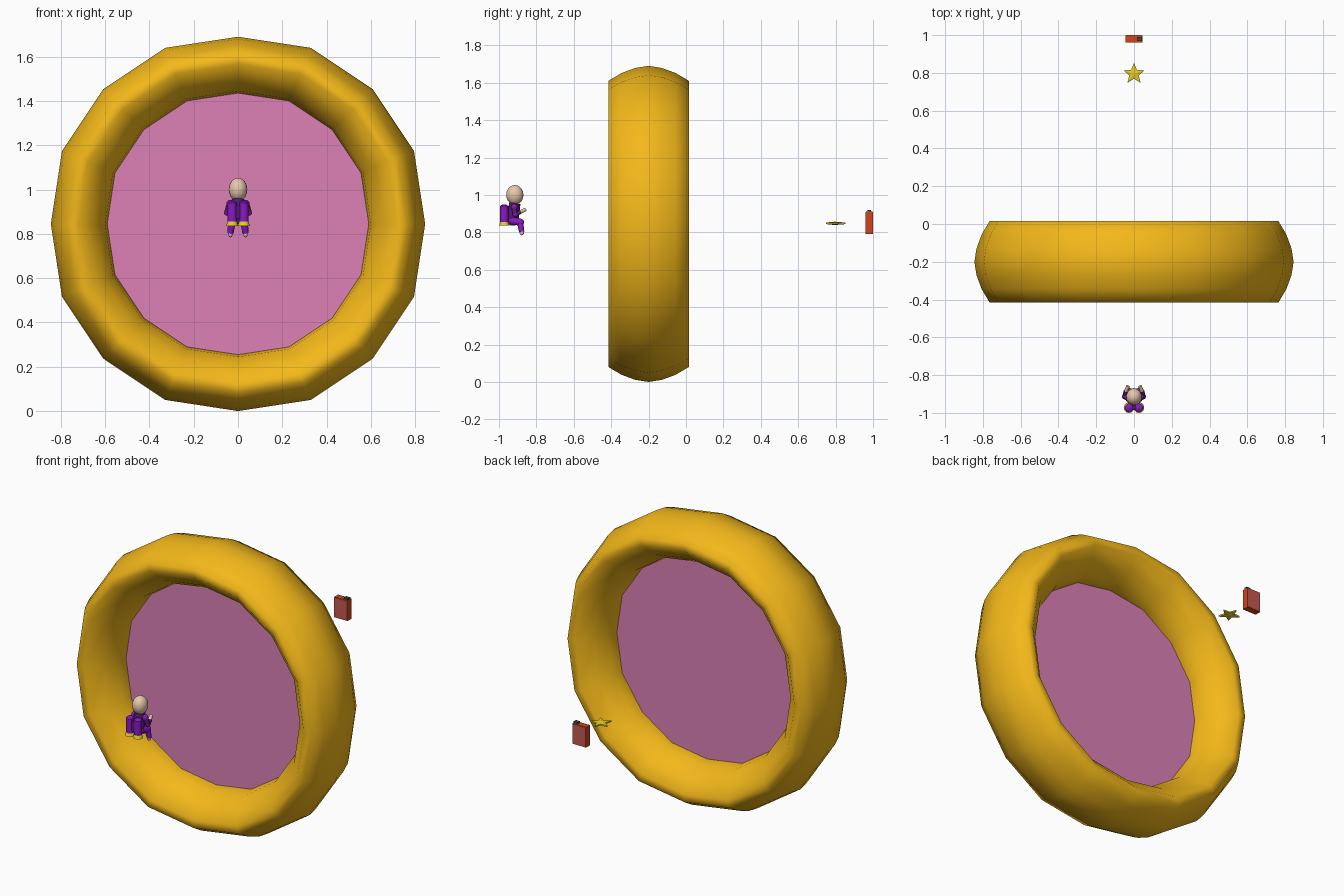
import bpy, bmesh, math
from mathutils import Vector

if "Cube" in bpy.data.objects:
    bpy.data.objects.remove(bpy.data.objects["Cube"])


def mat(name, rgb):
    m = bpy.data.materials.new(name)
    m.diffuse_color = (*rgb, 1)
    m.use_nodes = True
    m.node_tree.nodes["Principled BSDF"].inputs["Base Color"].default_value = m.diffuse_color
    return m


GOLD = mat("gold", (0.90, 0.48, 0.01))
PINK = mat("pink", (0.72, 0.22, 0.47))
PURPLE = mat("purple", (0.25, 0.01, 0.55))
DARK = mat("dark_purple", (0.09, 0.01, 0.16))
SKIN = mat("skin", (0.80, 0.58, 0.42))
YELLOW = mat("yellow", (0.80, 0.60, 0.02))
RED = mat("red", (0.65, 0.06, 0.01))
PALE = mat("pale_red", (0.55, 0.10, 0.08))
GREY = mat("dark_grey", (0.06, 0.06, 0.06))


def finish(name, bm, material, smooth=None):
    bmesh.ops.recalc_face_normals(bm, faces=bm.faces)
    me = bpy.data.meshes.new(name)
    bm.to_mesh(me)
    bm.free()
    ob = bpy.data.objects.new(name, me)
    bpy.context.collection.objects.link(ob)
    me.materials.append(material)
    if smooth:
        bpy.ops.object.select_all(action='DESELECT')
        ob.select_set(True)
        bpy.context.view_layer.objects.active = ob
        bpy.ops.object.shade_smooth_by_angle(angle=math.radians(smooth))
    return ob


def box(name, lo, hi, material):
    bm = bmesh.new()
    bmesh.ops.create_cube(bm, size=1)
    lo, hi = Vector(lo), Vector(hi)
    bmesh.ops.scale(bm, vec=hi - lo, verts=bm.verts)
    bmesh.ops.translate(bm, vec=(lo + hi) / 2, verts=bm.verts)
    return finish(name, bm, material)


def ball(name, centre, radii, material):
    bm = bmesh.new()
    bmesh.ops.create_uvsphere(bm, u_segments=16, v_segments=10, radius=1)
    bmesh.ops.scale(bm, vec=radii, verts=bm.verts)
    bmesh.ops.translate(bm, vec=centre, verts=bm.verts)
    return finish(name, bm, material, 60)


def limb(name, a, b, ra, rb, material):
    """Tapered round bar from a to b."""
    a, b = Vector(a), Vector(b)
    bm = bmesh.new()
    bmesh.ops.create_cone(bm, cap_ends=True, segments=12, radius1=ra,
                          radius2=rb, depth=(b - a).length)
    rot = (b - a).to_track_quat('Z', 'Y').to_matrix()
    bmesh.ops.rotate(bm, matrix=rot, verts=bm.verts)
    bmesh.ops.translate(bm, vec=(a + b) / 2, verts=bm.verts)
    return finish(name, bm, material, 50)


# Ring: cross-section swept round 16 sides, slightly flattened at the quarters
CY, CZ, N = -0.20, 0.845, 16


def on_ring(i, r, y):
    a = 2 * math.pi * i / N
    k = r if i % 4 == 0 else r * 1.018
    return (k * math.sin(a), CY + y, CZ + k * math.cos(a))


half = [(.215, .72), (.215, .765), (.144, .807), (.07, .834)]
inner = [(.07, .60), (.144, .645)]
section = (half + [(0, .845)] + [(-y, r) for y, r in reversed(half)]
           + [(-y, r) for y, r in reversed(inner)] + [(0, .59)] + inner)
bm = bmesh.new()
loops = [[bm.verts.new(on_ring(i, r, y)) for y, r in section] for i in range(N)]
M = len(section)
for i in range(N):
    p, q = loops[i], loops[(i + 1) % N]
    for j in range(M):
        k = (j + 1) % M
        bm.faces.new((p[j], p[k], q[k], q[j]))
finish("ring", bm, GOLD, 60)

# Thin disc filling the hole
bm = bmesh.new()
caps = [[bm.verts.new(on_ring(i, .592, y)) for i in range(N)] for y in (-.003, .003)]
for c in caps:
    bm.faces.new(c)
for i in range(N):
    k = (i + 1) % N
    bm.faces.new((caps[0][i], caps[0][k], caps[1][k], caps[1][i]))
finish("portal_disc", bm, PINK)

# Seated flying figure facing +y
ball("head", (0, -.915, 1.0), (.042, .046, .053), SKIN)
limb("torso", (0, -.93, .86), (0, -.915, .955), .034, .030, DARK)
ball("hips", (0, -.925, .86), (.042, .032, .025), PURPLE)
for side, s in (("left", -1), ("right", 1)):
    # Arms
    ball(side + "_shoulder", (s * .036, -.918, .935), (.017, .017, .018), PURPLE)
    limb(side + "_upper_arm", (s * .036, -.918, .94), (s * .05, -.915, .895), .014, .013, DARK)
    ball(side + "_elbow", (s * .05, -.913, .895), (.013, .014, .013), PURPLE)
    limb(side + "_forearm", (s * .05, -.913, .893), (s * .044, -.885, .91), .012, .011, DARK)
    limb(side + "_hand", (s * .046, -.893, .905), (s * .031, -.858, .922), .010, .010, SKIN)
    # Legs
    limb(side + "_thigh", (s * .022, -.935, .862), (s * .028, -.885, .855), .021, .019, PURPLE)
    ball(side + "_knee", (s * .028, -.885, .853), (.019, .019, .019), PURPLE)
    limb(side + "_shin", (s * .028, -.887, .853), (s * .034, -.878, .803), .017, .014, PURPLE)
    ball(side + "_foot", (s * .034, -.878, .798), (.010, .012, .014), SKIN)
    # Back pack tanks with nozzles
    limb(side + "_tank", (s * .026, -.972, .855), (s * .026, -.972, .94), .022, .022, PURPLE)
    limb(side + "_tank_cap", (s * .026, -.972, .94), (s * .026, -.972, .948), .022, .012, PURPLE)
    limb(side + "_nozzle", (s * .026, -.972, .836), (s * .026, -.972, .858), .028, .020, YELLOW)
box("pack_bridge", (-.012, -.985, .87), (.012, -.94, .93), DARK)

# Five-pointed star lying flat, ridged on both faces
bm = bmesh.new()
rim = []
for i in range(10):
    a = math.pi / 2 + i * math.pi / 5
    r = .026 if i % 2 else .059
    rim.append((r * math.cos(a), .795 + r * math.sin(a)))
lo, hi = [[bm.verts.new((x, y, .848 + d)) for x, y in rim] for d in (-.004, .004)]
tip_lo, tip_hi = [bm.verts.new((0, .795, .848 + d)) for d in (-.009, .009)]
for i in range(10):
    k = (i + 1) % 10
    bm.faces.new((lo[i], lo[k], hi[k], hi[i]))
    bm.faces.new((hi[i], hi[k], tip_hi))
    bm.faces.new((lo[i], lo[k], tip_lo))
finish("star", bm, YELLOW)

# Red box with paler faces and a small dark button
box("red_box", (-.044, .962, .79), (.044, .998, .91), RED)
box("front_panel", (-.043, .960, .792), (.043, .963, .908), PALE)
box("back_panel", (-.043, .997, .792), (.043, 1.0, .908), PALE)
box("button", (.015, .970, .908), (.042, .990, .92), GREY)
